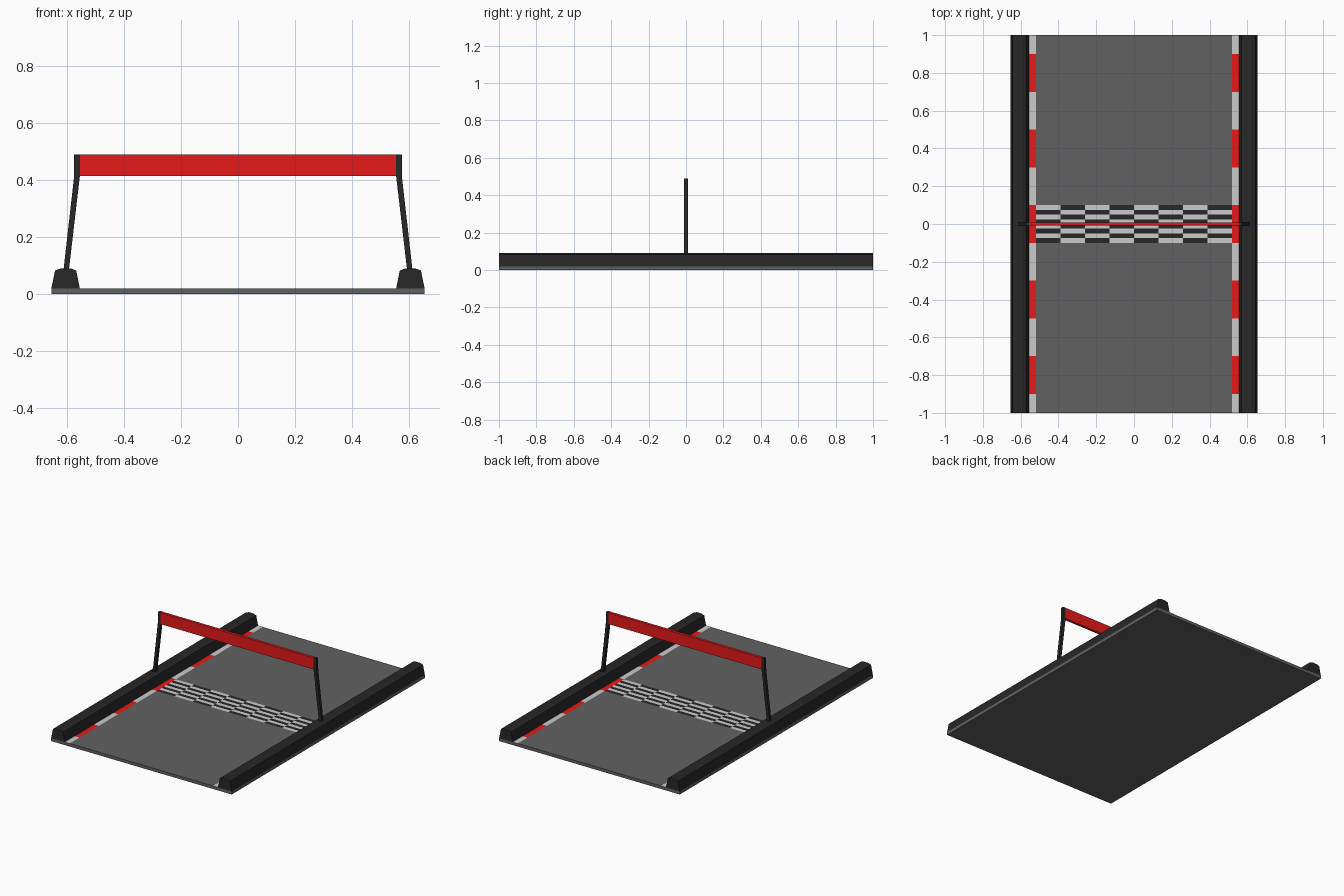
import bpy

if "Cube" in bpy.data.objects:
    bpy.data.objects.remove(bpy.data.objects["Cube"])


def material(name, rgb):
    m = bpy.data.materials.new(name)
    m.diffuse_color = (*rgb, 1)
    m.use_nodes = True
    m.node_tree.nodes["Principled BSDF"].inputs["Base Color"].default_value = m.diffuse_color
    return m


ASPHALT = material("asphalt", (0.12, 0.12, 0.12))
BLACK = material("black", (0.02, 0.02, 0.02))
WHITE = material("white", (0.8, 0.8, 0.8))
RED = material("red", (0.8, 0.01, 0.01))


def add_mesh(name, verts, faces, mats, indices=None):
    me = bpy.data.meshes.new(name)
    me.from_pydata(verts, [], faces)
    for m in mats:
        me.materials.append(m)
    if indices:
        me.polygons.foreach_set("material_index", indices)
    me.update()
    ob = bpy.data.objects.new(name, me)
    bpy.context.collection.objects.link(ob)
    return ob


def prism(name, profile, y0, y1, mat):
    """Extrude a counter-clockwise (x, z) outline along y."""
    n = len(profile)
    verts = [(x, y, z) for y in (y0, y1) for x, z in profile]
    faces = [tuple(range(n)), tuple(reversed(range(n, 2 * n)))]
    faces += [(i, i + n, (i + 1) % n + n, (i + 1) % n) for i in range(n)]
    return add_mesh(name, verts, faces, [mat])


def box(name, x0, x1, y0, y1, z0, z1, mat):
    return prism(name, [(x0, z0), (x1, z0), (x1, z1), (x0, z1)], y0, y1, mat)


def painted_strip(name, xs, ys, z, mats, pick):
    """Flat grid whose cells take alternating paint colours."""
    w = len(xs)
    verts = [(x, y, z) for y in ys for x in xs]
    faces, ids = [], []
    for j in range(len(ys) - 1):
        for i in range(w - 1):
            a = j * w + i
            faces.append((a, a + 1, a + 1 + w, a + w))
            ids.append(pick(i, j))
    return add_mesh(name, verts, faces, mats, ids)


def mirrored(profile, s):
    return profile if s > 0 else [(-x, z) for x, z in reversed(profile)]


# Road slab
box("road_slab", -0.655, 0.655, -1, 1, 0, 0.02, ASPHALT)

# Start line checker: 8 x 8 cells, black at the front left
painted_strip("checker_line", [-0.52 + 0.13 * i for i in range(9)],
              [-0.1 + 0.025 * j for j in range(9)], 0.021,
              [BLACK, WHITE], lambda i, j: (i + j) % 2)

barrier = [(0.555, 0.02), (0.655, 0.02), (0.642, 0.083), (0.622, 0.09),
           (0.588, 0.09), (0.568, 0.083)]
post = [(0.594, 0.08), (0.613, 0.08), (0.575, 0.415), (0.575, 0.49),
        (0.555, 0.49), (0.555, 0.415)]
stripe_ys = [-1] + [-0.9 + 0.2 * k for k in range(10)] + [1]

for side, s in (("left", -1), ("right", 1)):
    # Red and white edge stripes
    painted_strip(f"kerb_stripes_{side}", sorted((s * 0.52, s * 0.56)),
                  stripe_ys, 0.021, [WHITE, RED], lambda i, j: j % 2)
    # Side barrier and bent gantry post
    prism(f"barrier_{side}", mirrored(barrier, s), -1, 1, BLACK)
    prism(f"gantry_post_{side}", mirrored(post, s), -0.01, 0.01, BLACK)

# Banner across the posts
box("gantry_banner", -0.555, 0.555, -0.009, 0.009, 0.415, 0.49, RED)
